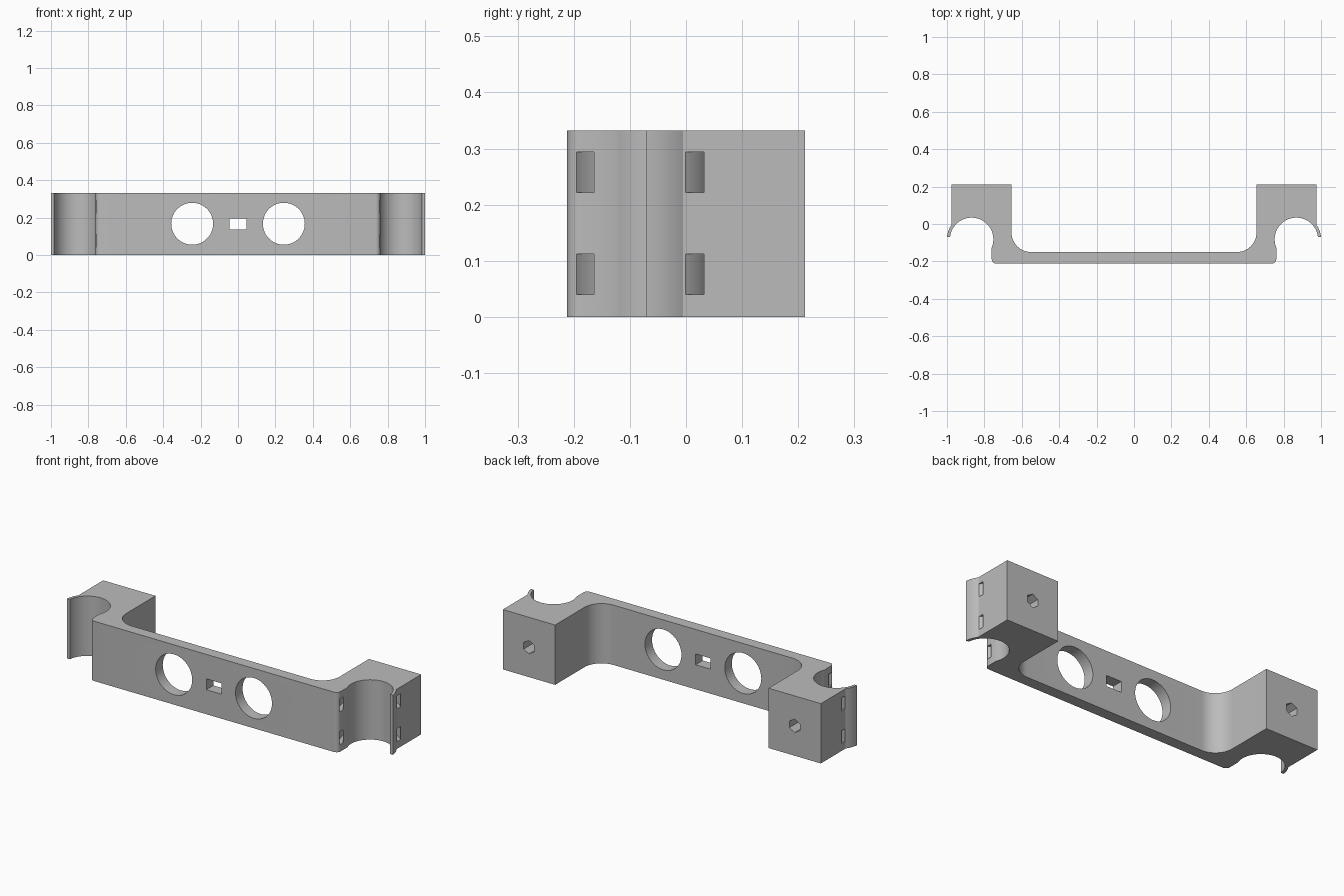
import bpy
import bmesh
from math import sin, cos, pi, radians, asin, acos
from mathutils import Matrix

if "Cube" in bpy.data.objects:
    bpy.data.objects.remove(bpy.data.objects["Cube"])

HEIGHT = 0.332
FRONT, BACK = -0.212, 0.212
PIPE_X, PIPE_Y, PIPE_R = 0.868, -0.082, 0.116
LIP_R, LIP_Y = 0.1325, -0.07
LEG_X, BLOCK_IN, BLOCK_OUT = 0.761, 0.655, 0.976

grey = bpy.data.materials.new("plain grey")
grey.use_nodes = True
grey.diffuse_color = (0.5, 0.5, 0.5, 1)
grey.node_tree.nodes["Principled BSDF"].inputs["Base Color"].default_value = (0.5, 0.5, 0.5, 1)


def arc(cx, cy, r, start, end, steps):
    """Points along an arc, angles in radians."""
    angles = [start + (end - start) * i / steps for i in range(steps + 1)]
    return [(cx + r * cos(a), cy + r * sin(a)) for a in angles]


def prism(name, outline, z0, z1):
    """Extrude a flat outline upwards."""
    bm = bmesh.new()
    face = bm.faces.new([bm.verts.new((x, y, z0)) for x, y in outline])
    top = bmesh.ops.extrude_face_region(bm, geom=[face])["geom"]
    bmesh.ops.translate(bm, vec=(0, 0, z1 - z0),
                        verts=[v for v in top if isinstance(v, bmesh.types.BMVert)])
    bmesh.ops.recalc_face_normals(bm, faces=bm.faces)
    mesh = bpy.data.meshes.new(name)
    bm.to_mesh(mesh)
    bm.free()
    obj = bpy.data.objects.new(name, mesh)
    bpy.context.collection.objects.link(obj)
    return obj


def cut(body, cutter):
    """Subtract a cutter from the body and discard it."""
    mod = body.modifiers.new(cutter.name, "BOOLEAN")
    mod.operation = "DIFFERENCE"
    mod.solver = "EXACT"
    mod.object = cutter
    bpy.context.view_layer.objects.active = body
    bpy.ops.object.modifier_apply(modifier=mod.name)
    bpy.data.objects.remove(cutter)


def cut_along_y(body, name, outline, x, z, y0, y1):
    """Cut a hole whose outline lies in the x-z plane."""
    cutter = prism(name, outline, -y1, -y0)
    cutter.data.transform(Matrix.Translation((x, 0, z)) @ Matrix.Rotation(pi / 2, 4, "X"))
    cut(body, cutter)


# Half outline: inner fillet, mounting block, pipe lip, pipe saddle, leg corner
fillet, corner = 0.105, 0.025
half = arc(BLOCK_IN - fillet, -0.15 + fillet, fillet, -pi / 2, 0, 16)
half += [(BLOCK_IN, BACK), (BLOCK_OUT, BACK)]
half += arc(PIPE_X, PIPE_Y, LIP_R, acos((BLOCK_OUT - PIPE_X) / LIP_R),
            asin((LIP_Y - PIPE_Y) / LIP_R), 8)
half += arc(PIPE_X, PIPE_Y, PIPE_R, asin((LIP_Y - PIPE_Y) / PIPE_R),
            pi + acos((PIPE_X - LEG_X) / PIPE_R), 40)
half += arc(LEG_X - corner, FRONT + corner, corner, 0, -pi / 2, 6)
mirrored = [(-x, y) for x, y in reversed(half)]
bracket = prism("pipe_bracket", half + mirrored, 0, HEIGHT)

# Round windows and the small rectangular slot in the bar
for side in (-1, 1):
    cut_along_y(bracket, "round_window", arc(0, 0, 0.112, 0, 2 * pi * 63 / 64, 63),
                side * 0.245, 0.167, -0.3, 0)
w, h = 0.046, 0.03
cut_along_y(bracket, "centre_slot", [(-w, -h), (w, -h), (w, h), (-w, h)], 0, 0.166, -0.3, 0)

for side in (-1, 1):
    # Hexagonal socket in the back of each block
    cut_along_y(bracket, "hex_socket", arc(0, 0, 0.037, pi / 6, pi / 6 + 5 * pi / 3, 5),
                side * (BLOCK_IN + BLOCK_OUT) / 2, HEIGHT / 2, BACK - 0.08, 0.3)
    # Curved strap channels around each pipe saddle
    ring = arc(PIPE_X, PIPE_Y, 0.157, radians(15), radians(240), 40)
    ring += arc(PIPE_X, PIPE_Y, 0.135, radians(240), radians(15), 40)
    for z in (0.04, 0.222):
        cut(bracket, prism("strap_channel", [(side * x, y) for x, y in ring], z, z + 0.072))

# Colour and shading
bracket.data.materials.clear()
bracket.data.materials.append(grey)
for face in bracket.data.polygons:
    face.material_index = 0
bpy.ops.object.select_all(action="DESELECT")
bracket.select_set(True)
bpy.context.view_layer.objects.active = bracket
bpy.ops.object.shade_smooth_by_angle(angle=radians(30))
